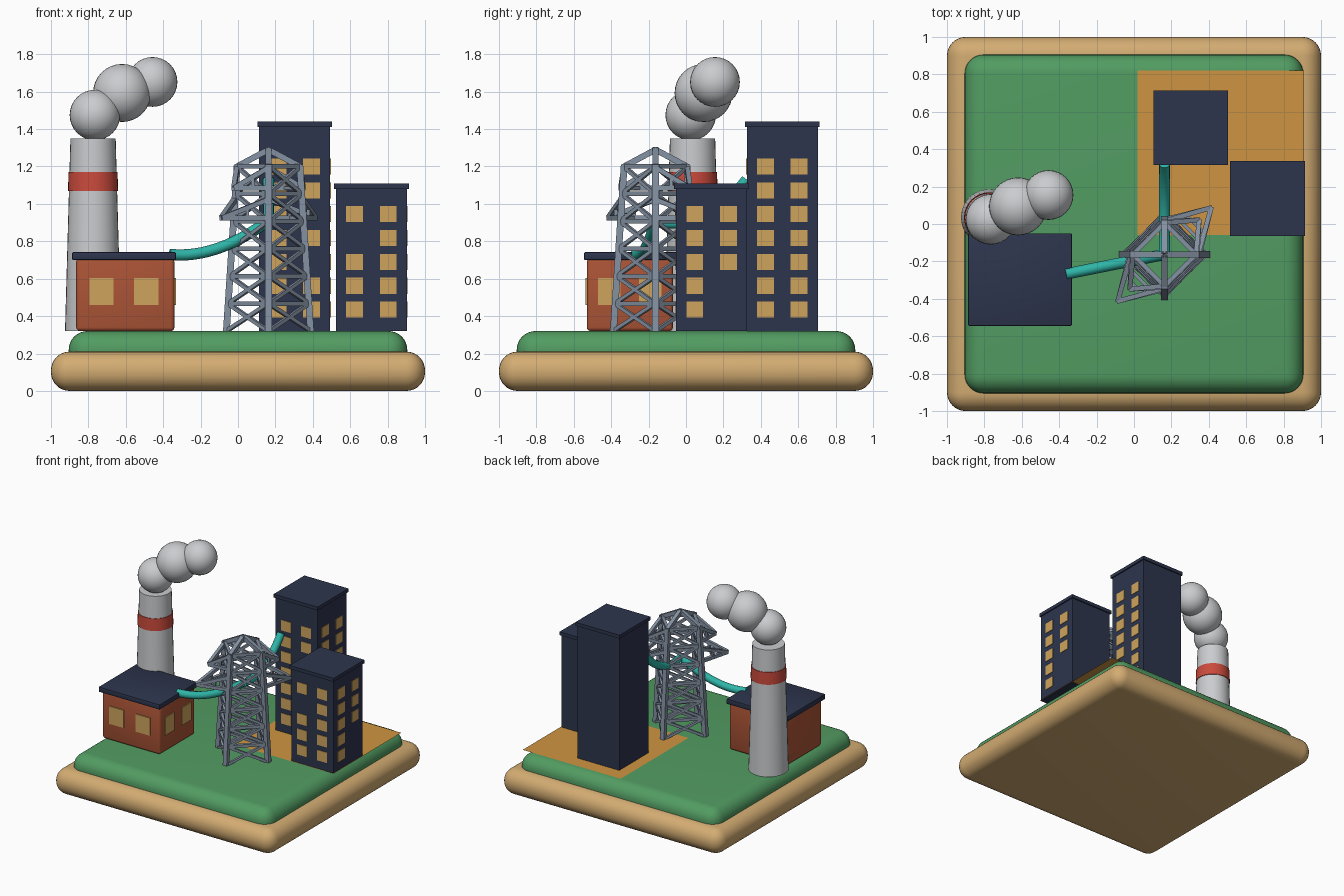
import bpy, bmesh, math
from mathutils import Vector, Matrix

if "Cube" in bpy.data.objects:
    bpy.data.objects.remove(bpy.data.objects["Cube"])


def material(name, hexcode):
    def linear(c):
        return c / 12.92 if c <= 0.04045 else ((c + 0.055) / 1.055) ** 2.4
    m = bpy.data.materials.new(name)
    rgb = [linear(int(hexcode[i:i + 2], 16) / 255) for i in (0, 2, 4)]
    m.diffuse_color = (*rgb, 1)
    m.use_nodes = True
    m.node_tree.nodes["Principled BSDF"].inputs["Base Color"].default_value = m.diffuse_color
    return m


SAND = material("sand", "d3ac72")
GRASS = material("grass green", "529c62")
PAVING = material("paving orange", "cf9542")
NAVY = material("navy", "2d354d")
BRICK = material("brick", "ab5436")
WINDOW = material("window yellow", "cfa55c")
GREY = material("pale grey", "cacccf")
RED = material("stripe red", "ca4a3c")
STEEL = material("steel", "8592a3")
TEAL = material("cable teal", "2fb5a8")


def finish(name, bm, mat, smooth=False):
    me = bpy.data.meshes.new(name)
    bm.to_mesh(me)
    bm.free()
    me.materials.append(mat)
    ob = bpy.data.objects.new(name, me)
    bpy.context.collection.objects.link(ob)
    if smooth:
        bpy.ops.object.select_all(action='DESELECT')
        ob.select_set(True)
        bpy.context.view_layer.objects.active = ob
        bpy.ops.object.shade_smooth_by_angle(angle=math.radians(40))
    return ob


def add_box(bm, lo, hi):
    lo, hi = Vector(lo), Vector(hi)
    m = Matrix.Translation((lo + hi) / 2) @ Matrix.Diagonal((*(hi - lo), 1))
    bmesh.ops.create_cube(bm, size=1, matrix=m)


def box(name, lo, hi, mat, bevel=0, segments=8):
    bm = bmesh.new()
    add_box(bm, lo, hi)
    if bevel:
        bmesh.ops.bevel(bm, geom=bm.edges[:], offset=bevel, segments=segments,
                        profile=0.5, affect='EDGES')
    return finish(name, bm, mat, bevel > 0)


def add_beam(bm, a, b, w):
    """Square bar from a to b, added to a mesh."""
    a, b = Vector(a), Vector(b)
    d = b - a
    rot = d.to_track_quat('Z', 'Y').to_matrix().to_4x4()
    bmesh.ops.create_cube(bm, size=1, matrix=Matrix.Translation((a + b) / 2) @ rot
                          @ Matrix.Diagonal((w, w, d.length, 1)))


# Ground slabs and paving
box("base_slab", (-1, -1, 0), (1, 1, 0.21), SAND, 0.1)
box("lawn", (-0.905, -0.905, 0.1), (0.905, 0.905, 0.32), GRASS, 0.1)
bm = bmesh.new()
bm.faces.new([bm.verts.new(p) for p in ((0.02, -0.06, 0.323), (0.91, -0.06, 0.323),
                                        (0.91, 0.82, 0.323), (0.02, 0.82, 0.323))])
finish("paving", bm, PAVING)

# Chimney: tapered shaft with a painted band
CX, CY = -0.775, 0.035
Z0, Z1, R0, R1 = 0.32, 1.35, 0.15, 0.121


def cone(name, za, zb, grow, mat):
    def radius(z):
        return R0 + (R1 - R0) * (z - Z0) / (Z1 - Z0) + grow
    bm = bmesh.new()
    bmesh.ops.create_cone(bm, cap_ends=True, segments=32, radius1=radius(za), radius2=radius(zb),
                          depth=zb - za, matrix=Matrix.Translation((CX, CY, (za + zb) / 2)))
    finish(name, bm, mat, True)


cone("chimney_shaft", Z0, Z1, 0, GREY)
cone("chimney_band", 1.07, 1.17, 0.005, RED)

# Smoke puffs
for i, (x, y, z, r) in enumerate([(-0.765, 0.025, 1.475, 0.135), (-0.62, 0.094, 1.593, 0.155),
                                  (-0.457, 0.155, 1.652, 0.133)]):
    bm = bmesh.new()
    bmesh.ops.create_uvsphere(bm, u_segments=32, v_segments=16, radius=r,
                              matrix=Matrix.Translation((x, y, z)))
    finish(f"smoke_puff_{i + 1}", bm, GREY, True)

# Brick plant with a flat roof and windows on two sides
box("plant_walls", (-0.865, -0.53, 0.32), (-0.34, -0.07, 0.71), BRICK, 0.02, 3)
box("plant_roof", (-0.887, -0.545, 0.70), (-0.332, -0.05, 0.742), NAVY, 0.006, 2)
bm = bmesh.new()
for x in (-0.73, -0.49):
    add_box(bm, (x - 0.065, -0.538, 0.46), (x + 0.065, -0.529, 0.605))
for y in (-0.41, -0.19):
    add_box(bm, (-0.341, y - 0.06, 0.46), (-0.332, y + 0.06, 0.605))
finish("plant_windows", bm, WINDOW)


# Towers: box, roof cap and window grids on the front and right
def tower_block(name, cx, cy, top, rows, dark_front, dark_right):
    h = 0.19
    box(name + "_walls", (cx - h, cy - h, 0.32), (cx + h, cy + h, top), NAVY)
    box(name + "_roof", (cx - 0.2, cy - 0.2, top), (cx + 0.2, cy + 0.2, top + 0.028), NAVY)
    bm = bmesh.new()
    for row in range(rows):
        z = 0.435 + row * 0.1275
        for col, off in enumerate((-0.09, 0.09)):
            if (row, col) not in dark_front:
                add_box(bm, (cx + off - 0.045, cy - h - 0.004, z - 0.043),
                        (cx + off + 0.045, cy - h + 0.004, z + 0.043))
            if (row, col) not in dark_right:
                add_box(bm, (cx + h - 0.004, cy + off - 0.045, z - 0.043),
                        (cx + h + 0.004, cy + off + 0.045, z + 0.043))
    finish(name + "_windows", bm, WINDOW)


tower_block("tall_block", 0.303, 0.515, 1.412, 7, {(2, 1), (4, 1)}, set())
tower_block("short_block", 0.713, 0.137, 1.08, 5, {(3, 0)}, {(0, 1), (1, 1)})

# Lattice pylon: four tapering legs standing on a diamond
PX, PY, FOOT, HEAD = 0.163, -0.163, 0.32, 1.2


def leg(i, z):
    r = 0.225 + (0.168 - 0.225) * (z - FOOT) / (HEAD - FOOT)
    a = i * math.pi / 2
    return Vector((PX + r * math.cos(a), PY + r * math.sin(a), z))


bm = bmesh.new()
levels = [FOOT + (HEAD - FOOT) * k / 6 for k in range(7)]
for i in range(4):
    add_beam(bm, leg(i, FOOT), leg(i, HEAD + 0.01), 0.036)
    add_beam(bm, leg(i, HEAD), (PX, PY, 1.29), 0.032)
    for za, zb in zip(levels, levels[1:]):
        add_beam(bm, leg(i, za), leg(i + 1, zb), 0.02)
        add_beam(bm, leg(i + 1, za), leg(i, zb), 0.02)
        add_beam(bm, leg(i, zb), leg(i + 1, zb), 0.024)
finish("pylon_frame", bm, STEEL)

# Pylon cross arms: triangular brackets on two opposite faces
bm = bmesh.new()
for side, legs in ((1, (0, 1)), (-1, (2, 3))):
    for reach, z, rise in ((0.25, 0.925, 0.10), (0.185, 1.085, 0.11)):
        tip = Vector((PX + side * reach, PY + side * reach, z))
        for i in legs:
            add_beam(bm, leg(i, z), tip, 0.026)
            add_beam(bm, leg(i, z + rise), tip, 0.026)
        for t in (0.45,):
            low = [leg(i, z).lerp(tip, t) for i in legs]
            high = [leg(i, z + rise).lerp(tip, t) for i in legs]
            add_beam(bm, low[0], low[1], 0.018)
            for a, b in zip(low, high):
                add_beam(bm, a, b, 0.018)
finish("pylon_arms", bm, STEEL)


# Power cables
def cable(name, start, c1, c2, end):
    cu = bpy.data.curves.new(name, 'CURVE')
    cu.dimensions = '3D'
    cu.bevel_depth = 0.03
    cu.bevel_resolution = 4
    cu.use_fill_caps = True
    cu.resolution_u = 16
    sp = cu.splines.new('BEZIER')
    sp.bezier_points.add(1)
    start, c1, c2, end = map(Vector, (start, c1, c2, end))
    for p, co, hl, hr in ((sp.bezier_points[0], start, 2 * start - c1, c1),
                          (sp.bezier_points[1], end, c2, 2 * end - c2)):
        p.handle_left_type = p.handle_right_type = 'FREE'
        p.co, p.handle_left, p.handle_right = co, hl, hr
    cu.materials.append(TEAL)
    ob = bpy.data.objects.new(name, cu)
    bpy.context.collection.objects.link(ob)


cable("cable_to_plant", (-0.365, -0.268, 0.73), (-0.18, -0.23, 0.71),
      (0.0, -0.195, 0.79), (PX, PY, 0.91))
cable("cable_to_block", (PX, PY, 0.91), (PX, 0.0, 0.86), (PX, 0.2, 0.96), (PX, 0.325, 1.13))
